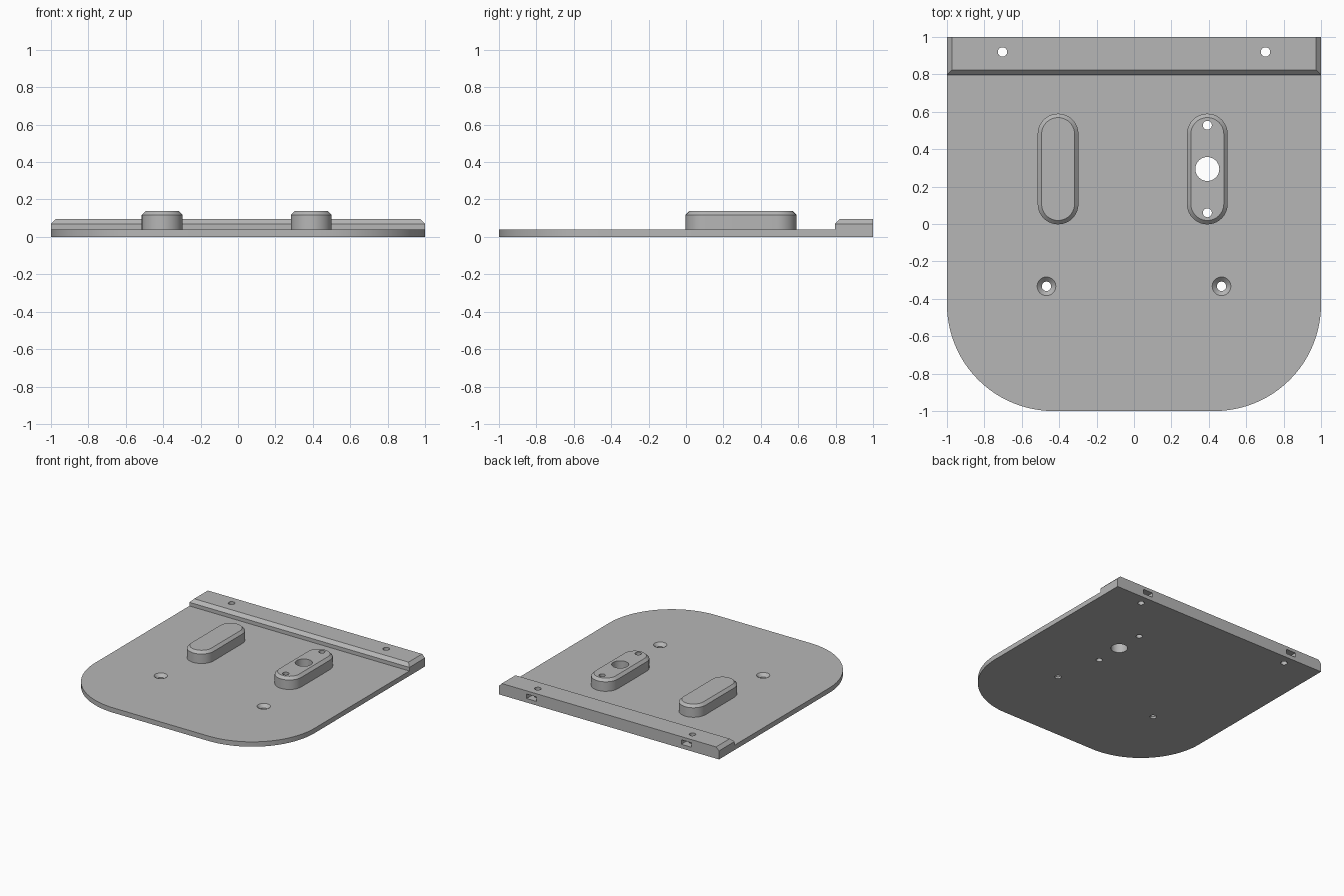
import bpy, bmesh, math

if "Cube" in bpy.data.objects:
    bpy.data.objects.remove(bpy.data.objects["Cube"])

grey = bpy.data.materials.new("plain grey")
grey.diffuse_color = (0.47, 0.47, 0.47, 1)
grey.use_nodes = True
grey.node_tree.nodes["Principled BSDF"].inputs["Base Color"].default_value = grey.diffuse_color


def loft(name, rings):
    """Closed solid through rings; each ring is (outline points, z)."""
    bm = bmesh.new()
    loops = [[bm.verts.new((x, y, z)) for x, y in pts] for pts, z in rings]
    n = len(loops[0])
    bm.faces.new(loops[0][::-1])
    bm.faces.new(loops[-1])
    for a, b in zip(loops, loops[1:]):
        for i in range(n):
            j = (i + 1) % n
            bm.faces.new((a[i], a[j], b[j], b[i]))
    me = bpy.data.meshes.new(name)
    bm.to_mesh(me)
    bm.free()
    me.materials.append(grey)
    ob = bpy.data.objects.new(name, me)
    bpy.context.collection.objects.link(ob)
    return ob


def arc(cx, cy, r, start, end, n):
    return [(cx + r * math.cos(math.radians(start + (end - start) * i / n)),
             cy + r * math.sin(math.radians(start + (end - start) * i / n)))
            for i in range(n + 1)]


def circle(x, y, r, n=32):
    return arc(x, y, r, 0, 360, n)[:-1]


def capsule(x, y, r, half):
    return arc(x, y + half, r, 0, 180, 20) + arc(x, y - half, r, 180, 360, 20)


def rect(x0, x1, y0, y1):
    return [(x0, y0), (x1, y0), (x1, y1), (x0, y1)]


def combine(target, other, operation):
    """Apply a boolean and discard the second solid."""
    mod = target.modifiers.new("boolean", 'BOOLEAN')
    mod.operation, mod.object, mod.solver = operation, other, 'EXACT'
    bpy.context.view_layer.objects.active = target
    bpy.ops.object.modifier_apply(modifier=mod.name)
    bpy.data.objects.remove(other)


def hole(target, x, y, r):
    combine(target, loft("hole_cutter", [(circle(x, y, r), -0.1), (circle(x, y, r), 0.3)]),
            'DIFFERENCE')


# Base plate with two large rounded front corners
R = 0.57
outline = (arc(-1 + R, -1 + R, R, 180, 270, 24) + arc(1 - R, -1 + R, R, 270, 360, 24)
           + [(1, 1), (-1, 1)])
plate = loft("base_plate", [(outline, 0), (outline, 0.04)])

# Back rail, chamfered on the front and both ends
c = 0.026
rail = loft("back_rail", [(rect(-1, 1, 0.797, 1), 0), (rect(-1, 1, 0.797, 1), 0.07),
                          (rect(-1 + c, 1 - c, 0.797 + c, 1), 0.096)])
combine(plate, rail, 'UNION')

for s in (-1, 1):
    # Rail screw holes and nut slots opening at the back
    hole(plate, s * 0.703, 0.92, 0.025)
    slot = [(s * 0.703 + dx, y) for dx, y in
            ((-0.045, 1.1), (-0.045, 0.894), (0, 0.868), (0.045, 0.894), (0.045, 1.1))]
    combine(plate, loft("slot_cutter", [(slot, 0.033), (slot, 0.07)]), 'DIFFERENCE')
    # Countersunk holes
    x, y = s * 0.468, -0.333
    sink = loft("sink_cutter", [(circle(x, y, 0.025), -0.1), (circle(x, y, 0.025), 0.015),
                                (circle(x, y, 0.05), 0.04), (circle(x, y, 0.05), 0.1)])
    combine(plate, sink, 'DIFFERENCE')

# Raised rounded pegs with chamfered tops
pegs = []
for name, x in (("left_peg", -0.406), ("right_peg", 0.392)):
    full, top = capsule(x, 0.294, 0.109, 0.187), capsule(x, 0.294, 0.088, 0.187)
    pegs.append(loft(name, [(full, 0.04), (full, 0.118), (top, 0.139)]))

# Three holes through the right peg and the plate
for part in (plate, pegs[1]):
    for y, r in ((0.06, 0.024), (0.294, 0.064), (0.528, 0.024)):
        hole(part, 0.392, y, r)

# Smooth the curved walls, keep the edges sharp
for ob in [plate] + pegs:
    bpy.ops.object.select_all(action='DESELECT')
    ob.select_set(True)
    bpy.context.view_layer.objects.active = ob
    bpy.ops.object.shade_smooth_by_angle(angle=math.radians(30))
